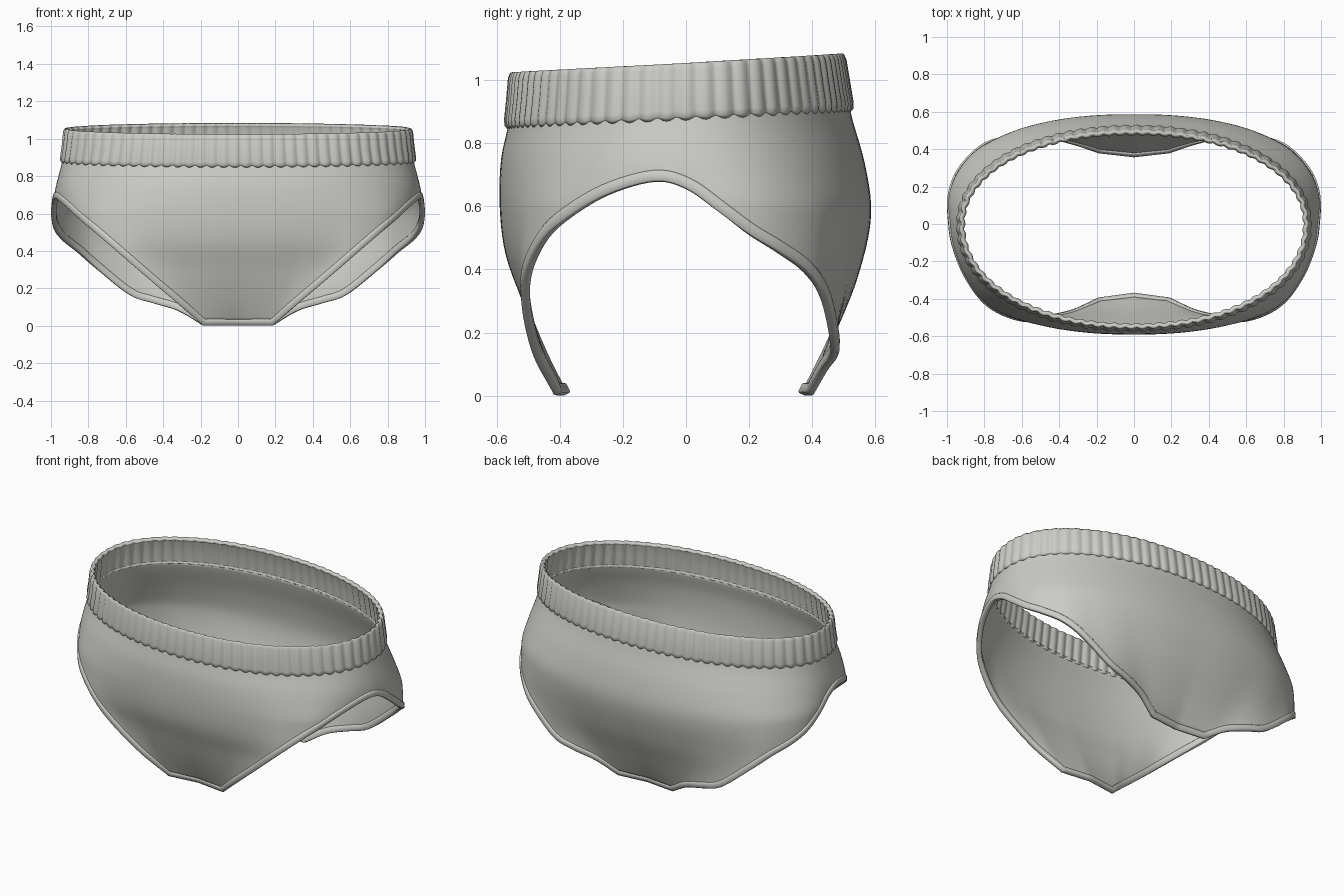
import bpy, bmesh, math
from mathutils import Vector

cube = bpy.data.objects.get("Cube")
if cube:
    bpy.data.objects.remove(cube)

fabric = bpy.data.materials.new("warm_grey_fabric")
fabric.use_nodes = True
COLOUR = (0.60, 0.60, 0.57, 1)
fabric.diffuse_color = COLOUR
fabric.node_tree.nodes["Principled BSDF"].inputs["Base Color"].default_value = COLOUR

# Body outline by height: (z, half size)
WIDTH = [(0, .72), (.3, .86), (.45, .95), (.6, .99), (.7, .98), (.9, .93), (1.1, .91)]
FRONT = [(0, .5), (.3, .547), (.45, .58), (.6, .588), (.75, .58), (.87, .555), (1.05, .54)]
BACK = [(0, .5), (.2, .53), (.37, .565), (.57, .588), (.73, .563), (.9, .515), (1.08, .485)]
# Leg opening edge from the front corner round the hip to the back corner
LEG = [(.19, -.405, .005), (.33, -.47, .125), (.5, -.505, .27), (.63, -.5, .385), (.75, -.45, .49),
       (.83, -.375, .56), (.91, -.25, .635), (.965, -.1, .678), (.98, 0, .655), (.985, .1, .585),
       (.97, .2, .51), (.93, .29, .455), (.85, .38, .39), (.75, .44, .3), (.58, .47, .165),
       (.45, .465, .12), (.32, .435, .08), (.19, .39, .005)]
FRONT_TIP, BACK_TIP = Vector((0, -.378, .005)), Vector((0, .367, .005))


def spline(p0, p1, p2, p3, t):
    return .5 * (2 * p1 + (p2 - p0) * t + (2 * p0 - 5 * p1 + 4 * p2 - p3) * t * t
                 + (3 * p1 - p0 - 3 * p2 + p3) * t ** 3)


def sample(table, z):
    z = min(max(z, table[0][0]), table[-1][0])
    for i in range(len(table) - 1):
        (z0, a), (z1, b) = table[i], table[i + 1]
        if z <= z1:
            # Smooth slope at each key
            def slope(k):
                lo, hi = table[max(k - 1, 0)], table[min(k + 1, len(table) - 1)]
                return (hi[1] - lo[1]) / (hi[0] - lo[0]) * (z1 - z0)
            t = (z - z0) / (z1 - z0)
            return (a * (1 + 2 * t) * (1 - t) ** 2 + b * t * t * (3 - 2 * t)
                    + slope(i) * t * (1 - t) ** 2 - slope(i + 1) * t * t * (1 - t))


def radii(y, z):
    return sample(WIDTH, z), sample(FRONT if y < 0 else BACK, z)


def section(phi, z, grow=0.0):
    """Point on the rounded oval outline at height z."""
    c, s = math.cos(phi), math.sin(phi)
    a, b = radii(s, z)
    n = 2.36 - .26 * min(max((z - .6) / .3, 0), 1)
    r = (abs(c) ** n + abs(s) ** n) ** (-1 / n)
    return Vector(((a + grow) * c * r, (b + grow) * s * r, z))


def tilted(phi, base, tilt):
    return base + tilt * .54 * math.sin(phi)


def make_object(name, rows, wrap_rows=False, thickness=0.0):
    """Skin rings of points; every ring is closed."""
    bm = bmesh.new()
    grid = [[bm.verts.new(p) for p in row] for row in rows]
    n = len(rows[0])
    for i in range(len(rows) if wrap_rows else len(rows) - 1):
        a, b = grid[i], grid[(i + 1) % len(rows)]
        for j in range(n):
            k = (j + 1) % n
            bm.faces.new((a[j], a[k], b[k], b[j]))
    bmesh.ops.recalc_face_normals(bm, faces=bm.faces)
    mesh = bpy.data.meshes.new(name)
    bm.to_mesh(mesh)
    bm.free()
    mesh.materials.append(fabric)
    obj = bpy.data.objects.new(name, mesh)
    bpy.context.collection.objects.link(obj)
    if thickness:
        solid = obj.modifiers.new("thickness", 'SOLIDIFY')
        solid.thickness = thickness
        solid.offset = 0
    bpy.ops.object.select_all(action='DESELECT')
    bpy.context.view_layer.objects.active = obj
    obj.select_set(True)
    bpy.ops.object.shade_smooth_by_angle(angle=math.radians(50))
    return obj


# Lower edge as one closed loop, mirrored across x
pts = [Vector(p) for p in LEG]
pts = [2 * pts[0] - pts[1]] + pts + [2 * pts[-1] - pts[-2]]
half = [FRONT_TIP.lerp(pts[1], i / 8) for i in range(8)]
for i in range(1, len(pts) - 2):
    half += [spline(*pts[i - 1:i + 3], t / 6) for t in range(6)]
half += [pts[-2].lerp(BACK_TIP, i / 8) for i in range(9)]
edge = half + [Vector((-p.x, p.y, p.z)) for p in half[-2:0:-1]]

# Body: columns run from the waist seam down to the lower edge
ROWS = 28
columns = []
for h in edge:
    a, b = radii(h.y, h.z)
    phi = math.atan2(h.y / b, h.x / a)
    top = tilted(phi, .90, .05)
    shift = h - section(phi, h.z)
    column = []
    for r in range(ROWS + 1):
        v = r / ROWS * .985
        column.append(section(phi, top + (h.z - top) * v) + shift * v ** 3)
    columns.append(column)
make_object("body_panel", list(zip(*columns)), thickness=.012)

# Hem: flat strip swept along the lower edge
strip = [(0, -.010), (.004, -.014), (.030, -.014), (.036, -.008),
         (.036, .008), (.030, .014), (.004, .014), (0, .010)]
rings = []
for i, h in enumerate(edge):
    tangent = (edge[(i + 1) % len(edge)] - edge[i - 1]).normalized()
    up = columns[i][-5] - h
    up = (up - tangent * up.dot(tangent)).normalized()
    side = tangent.cross(up)
    rings.append([h + up * u + side * w for u, w in strip])
make_object("leg_hem", rings, wrap_rows=True)

# Waistband: softly ribbed sheet with even rib spacing
RIBS, STEPS = 78, 8
fine = [2 * math.pi * i / 4000 for i in range(4001)]
length = [0.0]
for p, q in zip(fine, fine[1:]):
    length.append(length[-1] + (section(q, .95) - section(p, .95)).length)
angles, k = [], 0
for i in range(RIBS * STEPS):
    while length[k] < length[-1] * i / (RIBS * STEPS):
        k += 1
    angles.append(fine[k])
band = []
for v, bulge in [(0, -.004), (.04, .004), (.12, .007), (.5, .007), (.9, .006), (.97, .003), (1, 0)]:
    ring = []
    for i, phi in enumerate(angles):
        low, high = tilted(phi, .882, .05), tilted(phi, 1.048, .055)
        rib = .004 * math.cos(2 * math.pi * i / STEPS)
        low -= rib * .6
        ring.append(section(phi, low + (high - low) * v, bulge + rib))
    band.append(ring)
make_object("ribbed_waistband", band, thickness=.022)
